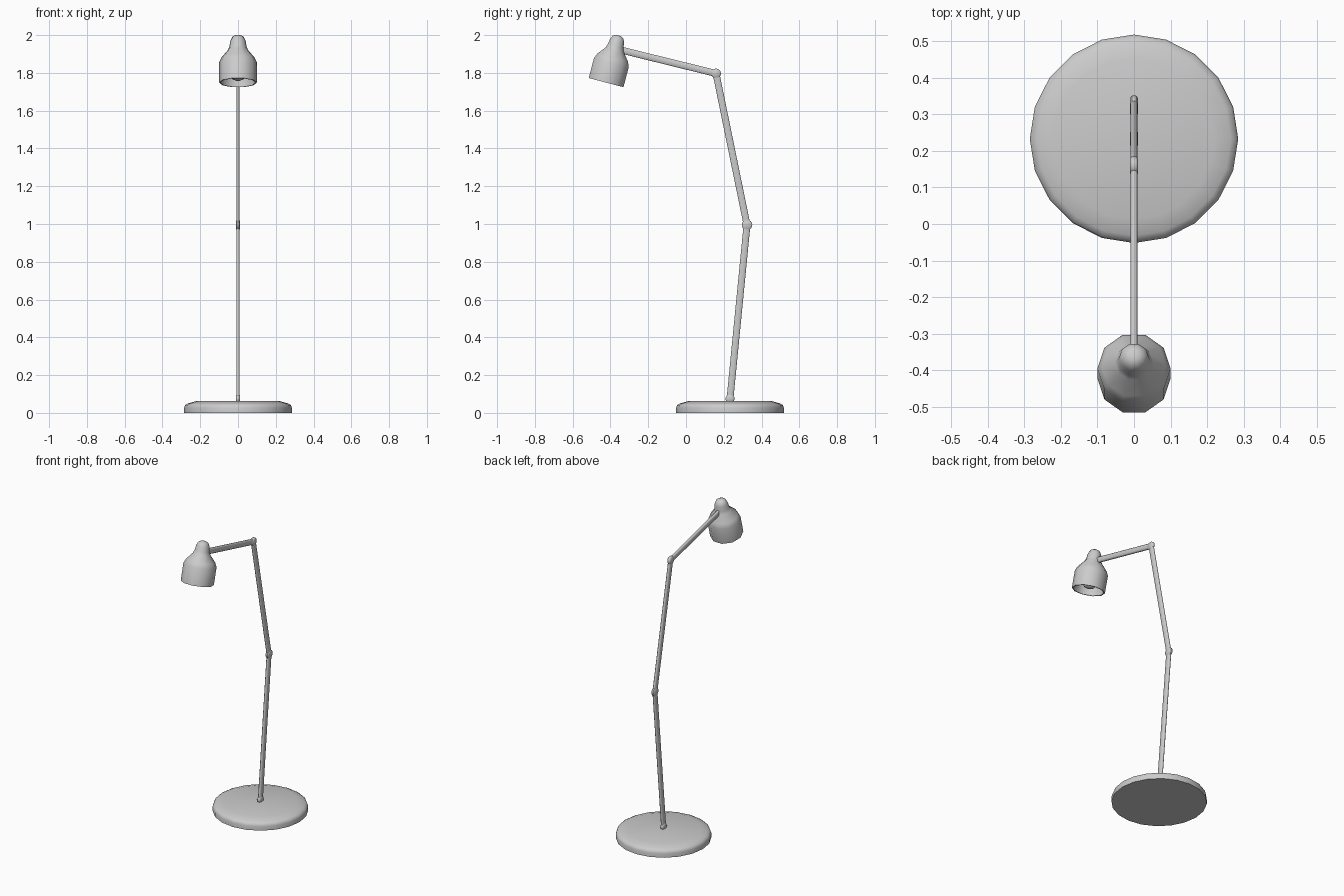
import bpy, math
from math import cos, sin, pi
from mathutils import Vector, Matrix

if "Cube" in bpy.data.objects:
    bpy.data.objects.remove(bpy.data.objects["Cube"])


def make(name, verts, faces, matrix=None, angle=40):
    me = bpy.data.meshes.new(name)
    me.from_pydata(verts, [], faces)
    ob = bpy.data.objects.new(name, me)
    bpy.context.collection.objects.link(ob)
    if matrix:
        ob.matrix_world = matrix
    bpy.ops.object.select_all(action='DESELECT')
    ob.select_set(True)
    bpy.context.view_layer.objects.active = ob
    bpy.ops.object.shade_smooth_by_angle(angle=math.radians(angle))
    return ob


def lathe(name, profile, sides, matrix, angle=40):
    """Revolve (radius, height) points, listed bottom to top, about local z; ends are capped."""
    verts = [(r * cos(2 * pi * i / sides), r * sin(2 * pi * i / sides), h)
             for r, h in profile for i in range(sides)]
    faces = [(k * sides + i, k * sides + (i + 1) % sides,
              (k + 1) * sides + (i + 1) % sides, (k + 1) * sides + i)
             for k in range(len(profile) - 1) for i in range(sides)]
    last = (len(profile) - 1) * sides
    faces += [tuple(reversed(range(sides))), tuple(range(last, last + sides))]
    return make(name, verts, faces, matrix, angle)


def arm(name, a, b, width=0.018, depth=0.036):
    """Flat bar with chamfered corners between two (y, z) points."""
    a, b = Vector((0, *a)), Vector((0, *b))
    z = (b - a).normalized()
    x = Vector((1, 0, 0))
    y = z.cross(x)
    w, d, c = width / 2, depth / 2, 0.005
    ring = [(w, -d + c), (w, d - c), (w - c, d), (c - w, d),
            (-w, d - c), (-w, c - d), (c - w, -d), (w - c, -d)]
    verts = [p + x * u + y * v for p in (a, b) for u, v in ring]
    faces = [(i, (i + 1) % 8, 8 + (i + 1) % 8, 8 + i) for i in range(8)]
    faces += [tuple(range(7, -1, -1)), tuple(range(8, 16))]
    return make(name, verts, faces, angle=50)


def joint(name, p, r, w=0.011):
    """Hinge disc turning about x."""
    m = Matrix.Translation((0, *p)) @ Matrix.Rotation(pi / 2, 4, 'Y')
    return lathe(name, [(r * 0.75, -w), (r, -w * 0.5), (r, w * 0.5), (r * 0.75, w)], 16, m, 50)


# weighted foot
lathe("base", [(0.285, 0), (0.285, 0.028), (0.28, 0.042), (0.265, 0.05), (0.22, 0.063)],
      20, Matrix.Translation((0, 0.233, 0)), 50)

# hinged arms
foot, elbow, top, neck = (0.233, 0.075), (0.323, 0.995), (0.159, 1.797), (-0.345, 1.921)
arm("lower_arm", foot, elbow)
arm("middle_arm", elbow, top)
arm("upper_arm", top, neck)
joint("foot_hinge", foot, 0.024)
joint("elbow_hinge", elbow, 0.028)
joint("top_hinge", top, 0.026)

# tilted shade: inner wall first, then round the rim and up the outside
tilt = Matrix.Translation((0, -0.423, 1.7485)) @ Matrix.Rotation(-math.radians(14.7), 4, 'X')
lathe("shade", [(0.03, 0.18), (0.09, 0.108), (0.093, 0), (0.1, 0), (0.1, 0.11), (0.088, 0.137),
                (0.052, 0.18), (0.045, 0.2), (0.04, 0.23), (0.03, 0.25), (0.014, 0.258)],
      10, tilt, 50)

# bulb inside the shade
lathe("bulb", [(0.012, 0.012), (0.032, 0.022), (0.042, 0.045), (0.038, 0.075), (0.022, 0.11),
               (0.02, 0.182)], 12, tilt, 60)
